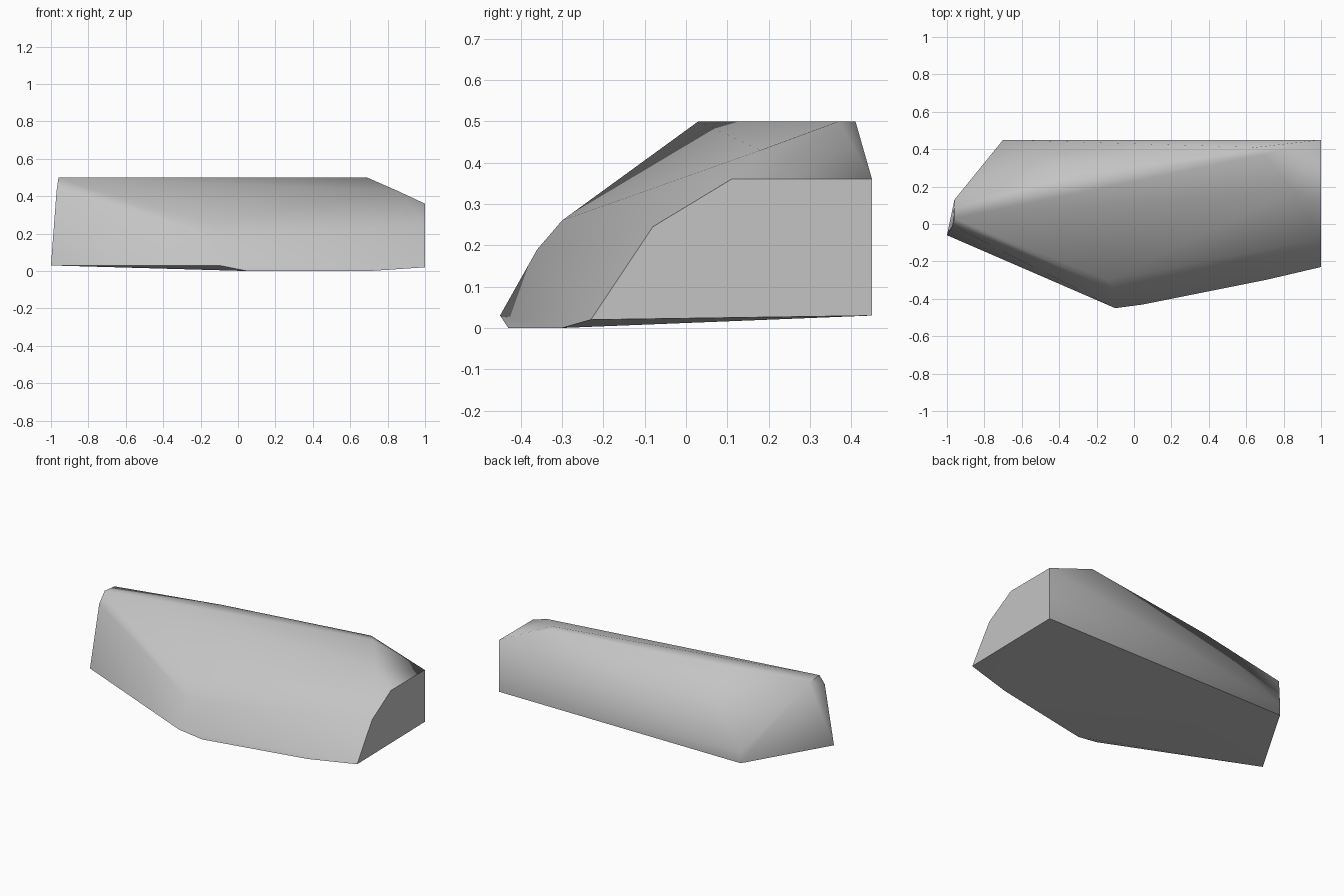
import bpy
import bmesh
import math

default = bpy.data.objects.get("Cube")
if default:
    bpy.data.objects.remove(default, do_unlink=True)

# Stone colour
stone = bpy.data.materials.new("stone_grey")
stone.use_nodes = True
grey = (0.55, 0.55, 0.55, 1)
stone.diffuse_color = grey
shader = next(n for n in stone.node_tree.nodes if n.type == "BSDF_PRINCIPLED")
shader.inputs["Base Color"].default_value = grey
shader.inputs["Roughness"].default_value = 0.9

# Corner points of the boulder, grouped by area
base = [(-1, -.06, .03), (-.1, -.45, .03), (.05, -.43, 0), (.7, -.3, 0),
        (1, -.23, .02), (1, .45, .03), (-.7, .45, .03)]
flanks = [(-.7, .45, .1), (1, .45, .36), (1, .11, .36), (1, -.08, .245)]
belly = [(-.1, -.36, .19), (-.14, -.3, .26)]
crest = [(-.97, -.01, .43), (-.96, .03, .5), (-.96, .13, .49),
         (-.3, .26, .5), (.65, .41, .5), (.69, .37, .5), (.85, .18, .43)]

# Wrap the points in a closed faceted skin
bm = bmesh.new()
for point in base + flanks + belly + crest:
    bm.verts.new(point)
hull = bmesh.ops.convex_hull(bm, input=bm.verts[:])
loose = [v for v in bm.verts if not v.link_faces]
bmesh.ops.delete(bm, geom=loose, context="VERTS")
bmesh.ops.recalc_face_normals(bm, faces=bm.faces[:])
mesh = bpy.data.meshes.new("boulder")
bm.to_mesh(mesh)
bm.free()
mesh.materials.append(stone)

boulder = bpy.data.objects.new("boulder", mesh)
bpy.context.collection.objects.link(boulder)

# Soft worn edges, crisp broken ones
bpy.ops.object.select_all(action="DESELECT")
boulder.select_set(True)
bpy.context.view_layer.objects.active = boulder
bpy.ops.object.shade_smooth_by_angle(angle=math.radians(62))
